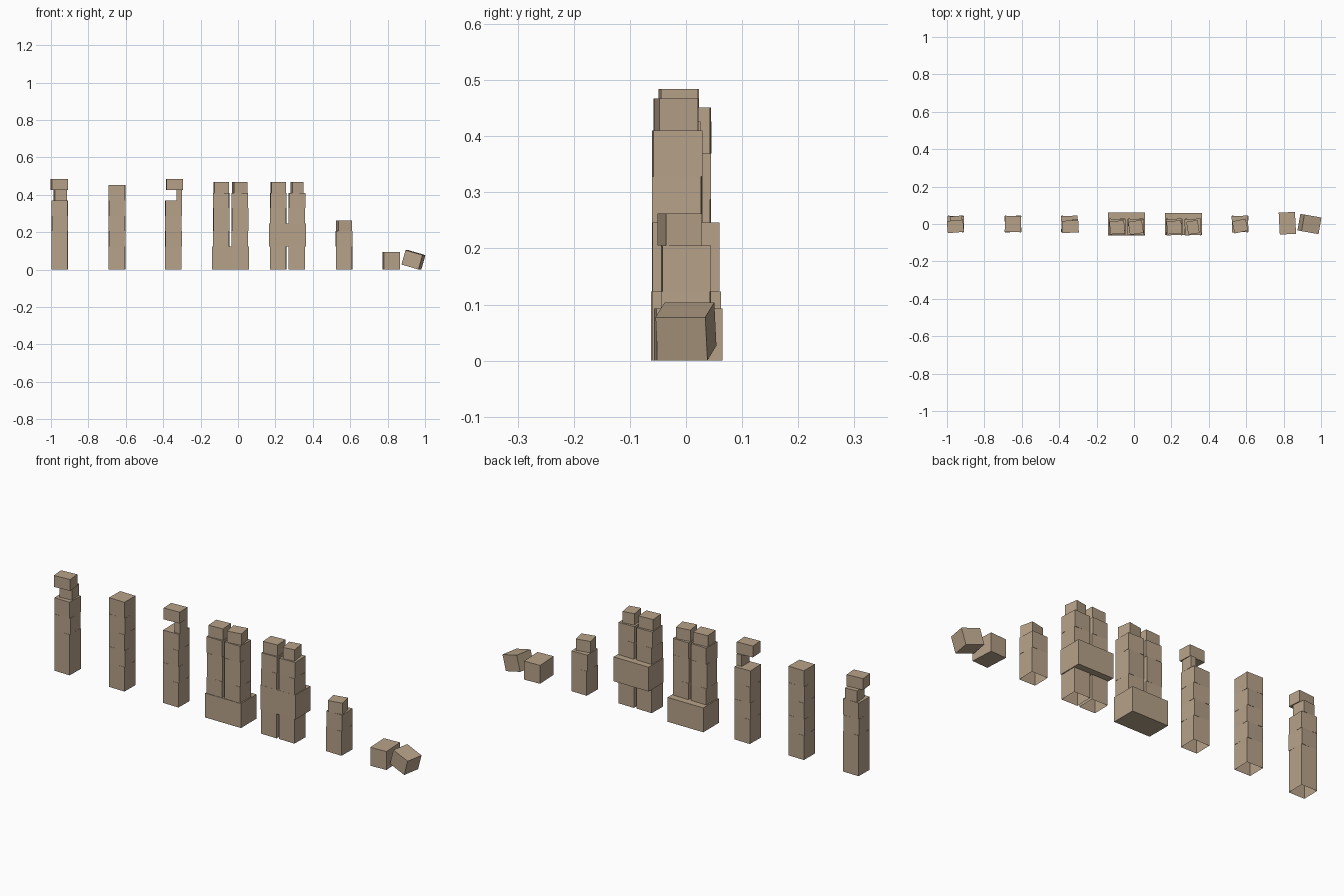
import bpy
import bmesh
from math import radians
from mathutils import Matrix

default_cube = bpy.data.objects.get("Cube")
if default_cube:
    bpy.data.objects.remove(default_cube, do_unlink=True)

# Single sandstone colour
stone = bpy.data.materials.new("tan_stone")
stone.use_nodes = True
stone.diffuse_color = (0.47, 0.36, 0.25, 1)
shader = stone.node_tree.nodes["Principled BSDF"]
shader.inputs["Base Color"].default_value = stone.diffuse_color

# Shared measures: one course of masonry, the pillar width, the plinth and cap
COURSE = 0.082
WIDTH = 0.087
PLINTH = COURSE * 1.5
CAP = COURSE * 0.7
TWIN_TOP = COURSE * 5


def block(name, x, y, bottom, width, depth, height, turn=0, tilt=0):
    """Box standing at the given bottom height; hollow below if it is a pillar foot."""
    mesh = bpy.data.meshes.new(name)
    bm = bmesh.new()
    bmesh.ops.create_cube(bm, size=1, matrix=Matrix.Diagonal((width, depth, height, 1)))
    if name.endswith("foot"):
        underside = [face for face in bm.faces if face.normal.z < -0.5]
        bmesh.ops.delete(bm, geom=underside, context='FACES_ONLY')
    bm.to_mesh(mesh)
    bm.free()
    mesh.materials.append(stone)
    part = bpy.data.objects.new(name, mesh)
    part.location = (x, y, bottom + height / 2)
    part.rotation_euler = (0, radians(tilt), radians(turn))
    bpy.context.collection.objects.link(part)


def pile(name, x, y, bottom, heights):
    """Stack blocks upward, turning each a little the opposite way; return the top."""
    for index, height in enumerate(heights):
        label = "foot" if bottom == 0 else f"course_{index}"
        turn = 2 if index % 2 else -1
        block(f"{name}_{label}", x, y, bottom, WIDTH, WIDTH, height, turn)
        bottom += height
    return bottom


# Pillar with a thin neck under its cap
top = pile("necked_pillar", -0.953, 0, 0, [PLINTH + COURSE, COURSE, COURSE])
block("necked_pillar_neck", -0.95, 0.01, top, WIDTH * 0.75, WIDTH * 0.75, CAP, turn=5)
block("necked_pillar_cap", -0.955, -0.013, top + CAP, WIDTH, WIDTH * 0.75, CAP, turn=5)

# Plain pillar
pile("plain_pillar", -0.647, 0, 0, [PLINTH] + [COURSE] * 4)

# Pillar with an off-centre neck
top = pile("offset_pillar", -0.345, 0, 0, [PLINTH] + [COURSE] * 3)
block("offset_pillar_neck", -0.315, -0.005, top, WIDTH / 3, WIDTH * 0.7, CAP)
block("offset_pillar_cap", -0.34, -0.014, top + CAP, WIDTH, WIDTH * 0.75, CAP, turn=3)


def twin_columns(name, middle, bottom, heights, left_cap_width):
    """Pair of capped columns set flush with the front of the wide stone."""
    for side, sign, cap_width, cap_turn in (
        ("right", -1, WIDTH * 0.9, 4),
        ("left", 1, left_cap_width, 9),
    ):
        label = f"{name}_{side}_column"
        x = middle + sign * 0.05
        top = pile(label, x, -0.016, bottom, heights)
        block(f"{label}_cap", x, -0.018, top, cap_width, WIDTH * 0.8, CAP, cap_turn)


# Twin tower on a wide plinth
block("wide_plinth", -0.04, 0, 0, 0.2, 0.124, PLINTH)
twin_columns("plinth", -0.04, PLINTH, [COURSE, PLINTH, COURSE], WIDTH * 0.85)

# Twin tower with a wide belt carried on two legs
belt_top = PLINTH * 2
block("wide_belt", 0.265, 0, PLINTH, 0.196, 0.12, PLINTH)
pile("belt_right_leg", 0.215, -0.016, 0, [PLINTH])
pile("belt_left_leg", 0.315, -0.016, 0, [PLINTH])
twin_columns("belt", 0.265, belt_top, [(TWIN_TOP - belt_top) / 2] * 2, WIDTH * 0.7)

# Short ruined pillar
top = pile("short_pillar", 0.567, 0, 0, [PLINTH, COURSE])
block("short_pillar_cap", 0.567, -0.011, top, WIDTH * 0.85, WIDTH * 0.75, CAP, turn=12)

# Fallen blocks
block("fallen_block", 0.82, 0.004, 0, WIDTH, 0.117, 0.093, turn=3)
block("tilted_block", 0.938, 0, 0.012, 0.096, 0.09, 0.08, turn=-10, tilt=16)
